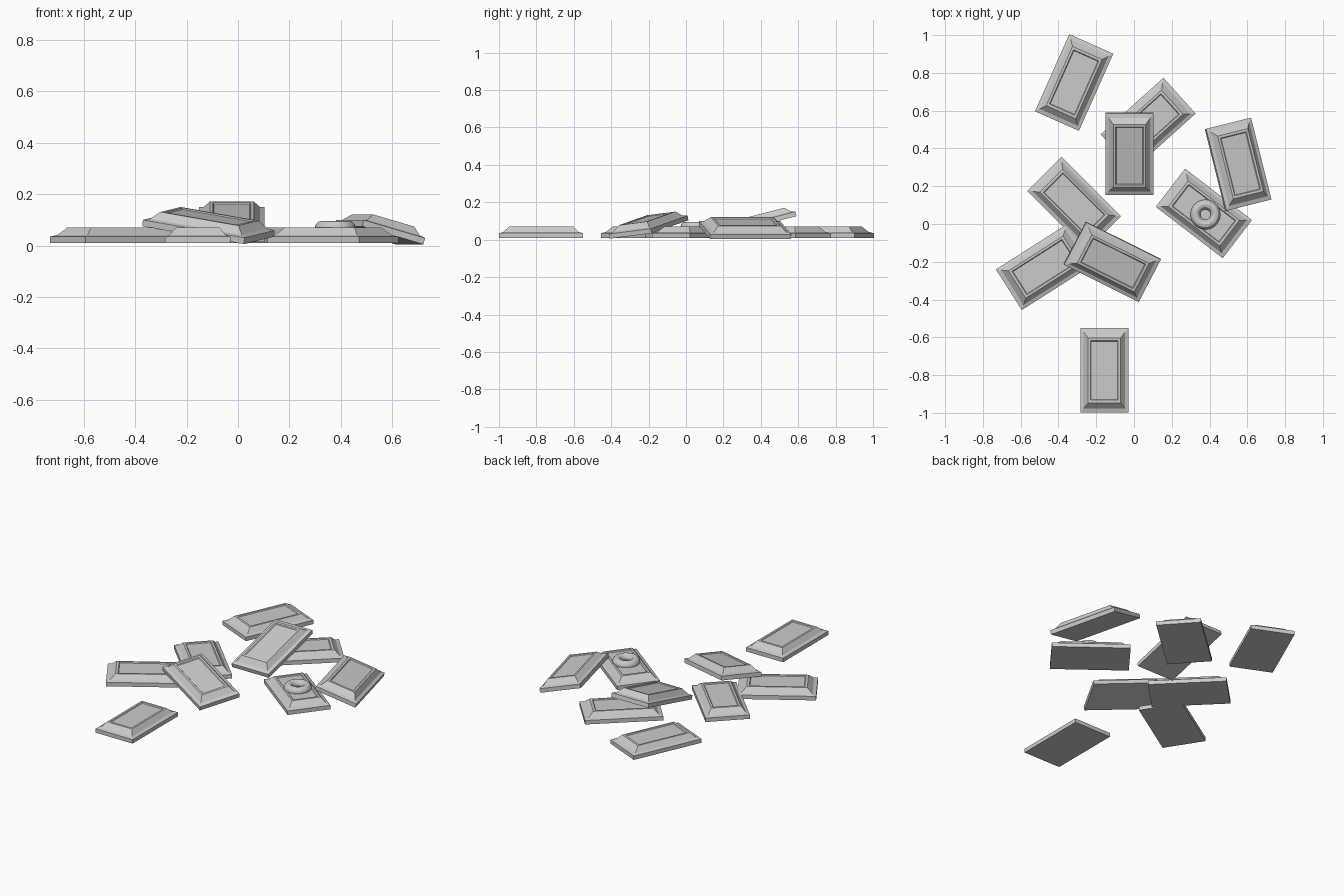
import bpy, bmesh
from math import radians
from mathutils import Euler

if "Cube" in bpy.data.objects:
    bpy.data.objects.remove(bpy.data.objects["Cube"])

W, L = 0.255, 0.447
# bar section: inset of sides, inset of ends, height
RINGS = [(0, 0, 0), (0, 0, 0.025), (0.018, 0.022, 0.031), (0.042, 0.052, 0.06),
         (0.054, 0.066, 0.06), (0.058, 0.070, 0.055)]


def make_bar(name, loc, tilt_x, tilt_y, turn):
    bm = bmesh.new()
    loops = []
    for ix, iy, z in RINGS:
        x, y = W / 2 - ix, L / 2 - iy
        loops.append([bm.verts.new((sx * x, sy * y, z))
                      for sx, sy in ((-1, -1), (1, -1), (1, 1), (-1, 1))])
    for a, b in zip(loops, loops[1:]):
        for i in range(4):
            j = (i + 1) % 4
            bm.faces.new((a[i], a[j], b[j], b[i]))
    bm.faces.new(loops[0][::-1])
    bm.faces.new(loops[-1])
    mesh = bpy.data.meshes.new(name)
    bm.to_mesh(mesh)
    bm.free()
    ob = bpy.data.objects.new(name, mesh)
    bpy.context.collection.objects.link(ob)
    rot = (Euler((0, 0, radians(turn))).to_matrix()
           @ Euler((radians(tilt_x), radians(tilt_y), 0)).to_matrix())
    ob.rotation_euler = rot.to_euler()
    ob.location = loc
    return ob


# scattered bars: centre of base, tilt along length, tilt across, turn
BARS = [
    ((-0.157, -0.775, 0.01), 0, 0, 0),
    ((-0.317, 0.749, 0.01), 0, 0, -24),
    ((0.075, 0.53, 0.01), 0, 0, -48),
    ((-0.317, 0.108, 0.01), 0, 0, 45),
    ((-0.474, -0.228, 0.01), 0, 0, -57.5),
    ((0.37, 0.056, 0.01), 0, 0, 52.5),
    ((-0.024, 0.375, 0.07), 14.5, 0, 0),       # leaning on another bar
    ((0.548, 0.315, 0.04), 0, 16, 14),         # resting on its long edge
    ((-0.116, -0.198, 0.055), 9, -6.5, 62.5),  # propped on two bars
]
for i, (loc, tx, ty, turn) in enumerate(BARS):
    make_bar(f"bar_{i + 1}", loc, tx, ty, turn)

# ring lying on one bar
bpy.ops.mesh.primitive_torus_add(location=(0.378, 0.05, 0.07), major_radius=0.053,
                                 minor_radius=0.026, major_segments=32, minor_segments=12)
ring = bpy.context.object
ring.name = "ring"
bpy.ops.object.shade_smooth_by_angle()
